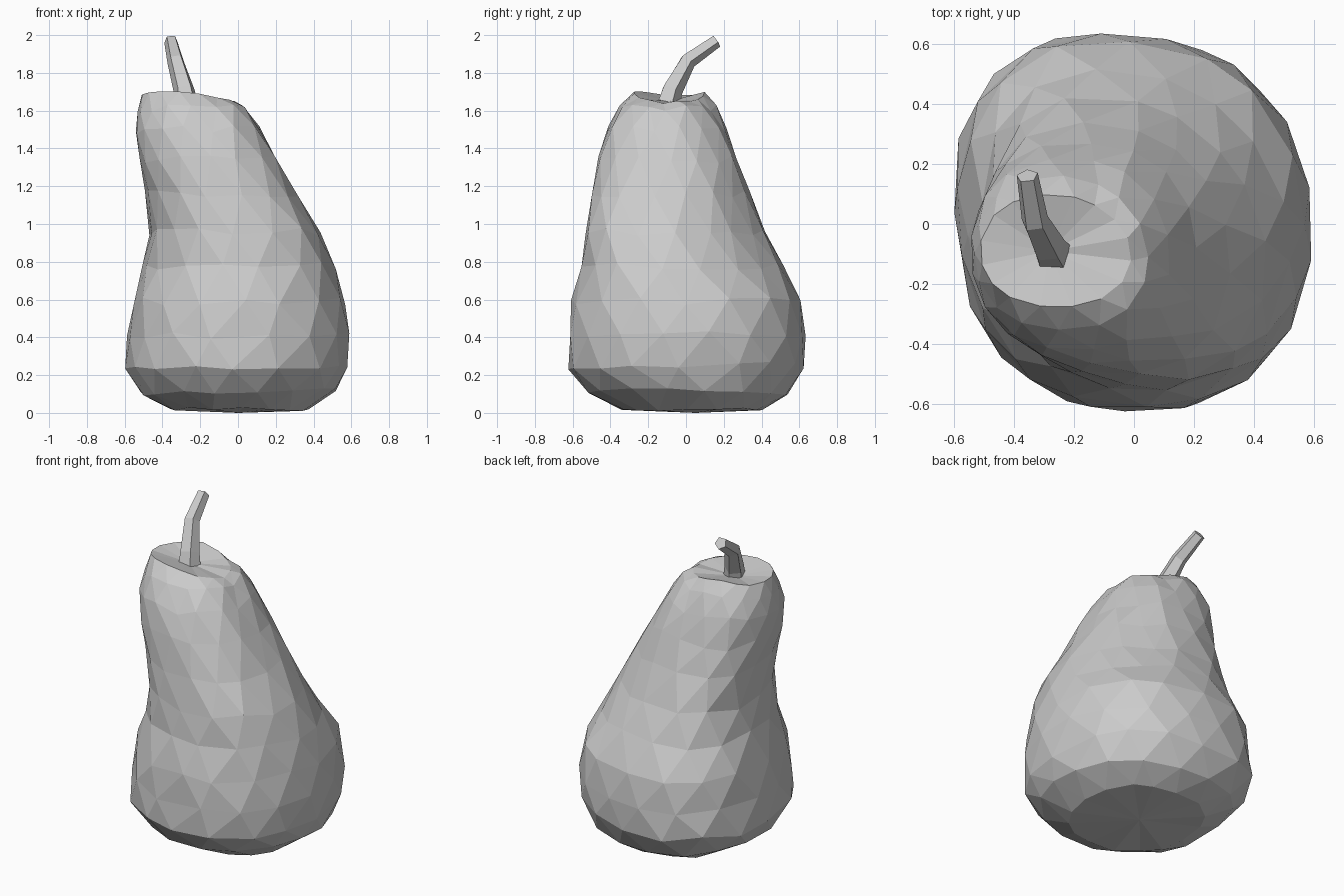
import bpy, bmesh, random
from math import sin, cos, pi, copysign
from mathutils import Vector

if "Cube" in bpy.data.objects:
    bpy.data.objects.remove(bpy.data.objects["Cube"])

random.seed(4)


def make_object(name, bm):
    bmesh.ops.recalc_face_normals(bm, faces=bm.faces[:])
    mesh = bpy.data.meshes.new(name)
    bm.to_mesh(mesh)
    bm.free()
    obj = bpy.data.objects.new(name, mesh)
    bpy.context.collection.objects.link(obj)
    return obj


def bridge(bm, a, b, shift):
    """Triangle strip between two staggered rings."""
    n = len(a)
    for i in range(n):
        j = (i + 1) % n
        if shift:
            bm.faces.new((a[i], a[j], b[i]))
            bm.faces.new((a[j], b[j], b[i]))
        else:
            bm.faces.new((a[i], a[j], b[j]))
            bm.faces.new((a[i], b[j], b[i]))


def fan(bm, ring, point):
    tip = bm.verts.new(point)
    for i in range(len(ring)):
        bm.faces.new((ring[i], ring[(i + 1) % len(ring)], tip))


# Pear body: leaning profile as (z, x min, x max, y min, y max,
# swell back-left, front-right, back-right)
PROFILE = [
    (0.02, -0.36, 0.37, -0.36, 0.40, 0.04, 0.0, 0.0),
    (0.11, -0.51, 0.52, -0.52, 0.53, 0.07, 0.01, 0.0),
    (0.25, -0.59, 0.575, -0.62, 0.62, 0.09, 0.02, -0.01),
    (0.41, -0.575, 0.59, -0.62, 0.62, 0.09, 0.02, -0.01),
    (0.59, -0.55, 0.565, -0.605, 0.60, 0.09, 0.02, -0.02),
    (0.78, -0.49, 0.515, -0.55, 0.50, 0.11, 0.04, -0.08),
    (0.96, -0.455, 0.435, -0.53, 0.41, 0.14, 0.06, -0.11),
    (1.16, -0.48, 0.315, -0.495, 0.325, 0.12, 0.06, -0.05),
    (1.34, -0.52, 0.205, -0.46, 0.265, 0.07, 0.06, 0.01),
    (1.50, -0.54, 0.115, -0.415, 0.215, 0.03, 0.05, 0.0),
    (1.61, -0.53, 0.045, -0.35, 0.16, 0.0, 0.03, -0.05),
    (1.69, -0.51, -0.01, -0.275, 0.10, 0.0, 0.02, -0.08),
]
SIDES = 16
bm = bmesh.new()
rings = []
for k, (z, x0, x1, y0, y1, bl, fr, br) in enumerate(PROFILE):
    cx, cy, rx, ry = (x0 + x1) / 2, (y0 + y1) / 2, (x1 - x0) / 2, (y1 - y0) / 2
    ring = []
    for i in range(SIDES):
        a = 2 * pi * (i + 0.5 * (k % 2) + random.uniform(-0.13, 0.13)) / SIDES
        c, s = cos(a), sin(a)
        px = copysign(abs(c) ** 0.92, c)
        py = copysign(abs(s) ** 0.92, s)
        # fuller or flatter by quadrant
        amount = (bl if c < 0 else br) if s > 0 else (fr if c > 0 else 0)
        swell = 1.005 + amount * abs(2 * c * s)
        wob = random.uniform(-0.022, 0.022)
        if k == len(PROFILE) - 1:
            zz = z - 0.045 * max(0, c) + random.uniform(-0.008, 0.012)
        elif k == 0:
            zz = z + random.uniform(-0.01, 0.01)
        else:
            zz = z + wob
        ring.append(bm.verts.new((cx + rx * px * swell, cy + ry * py * swell, zz)))
    rings.append(ring)
for k in range(len(rings) - 1):
    bridge(bm, rings[k], rings[k + 1], k % 2 == 0)
fan(bm, rings[0], (0, 0.05, 0.0))
# shallow dip around the stem
fan(bm, rings[-1], (-0.28, -0.09, 1.65))
make_object("pear_body", bm)

# Stem: tapered five-sided bent tube
PATH = [((-0.27, -0.10, 1.62), 0.068), ((-0.285, -0.075, 1.71), 0.058),
        ((-0.33, 0.01, 1.865), 0.046), ((-0.355, 0.16, 1.97), 0.037)]
pts = [Vector(p) for p, r in PATH]
bm = bmesh.new()
stem = []
for k, (p, r) in enumerate(PATH):
    d = (pts[min(k + 1, 3)] - pts[max(k - 1, 0)]).normalized()
    u = d.cross(Vector((1, 0, 0))).normalized()
    v = d.cross(u)
    stem.append([bm.verts.new(pts[k] + r * (cos(2 * pi * i / 5) * u + sin(2 * pi * i / 5) * v))
                 for i in range(5)])
for a, b in zip(stem, stem[1:]):
    for i in range(5):
        j = (i + 1) % 5
        bm.faces.new((a[i], a[j], b[j], b[i]))
bm.faces.new(stem[0])
bm.faces.new(stem[-1])
make_object("pear_stem", bm)
